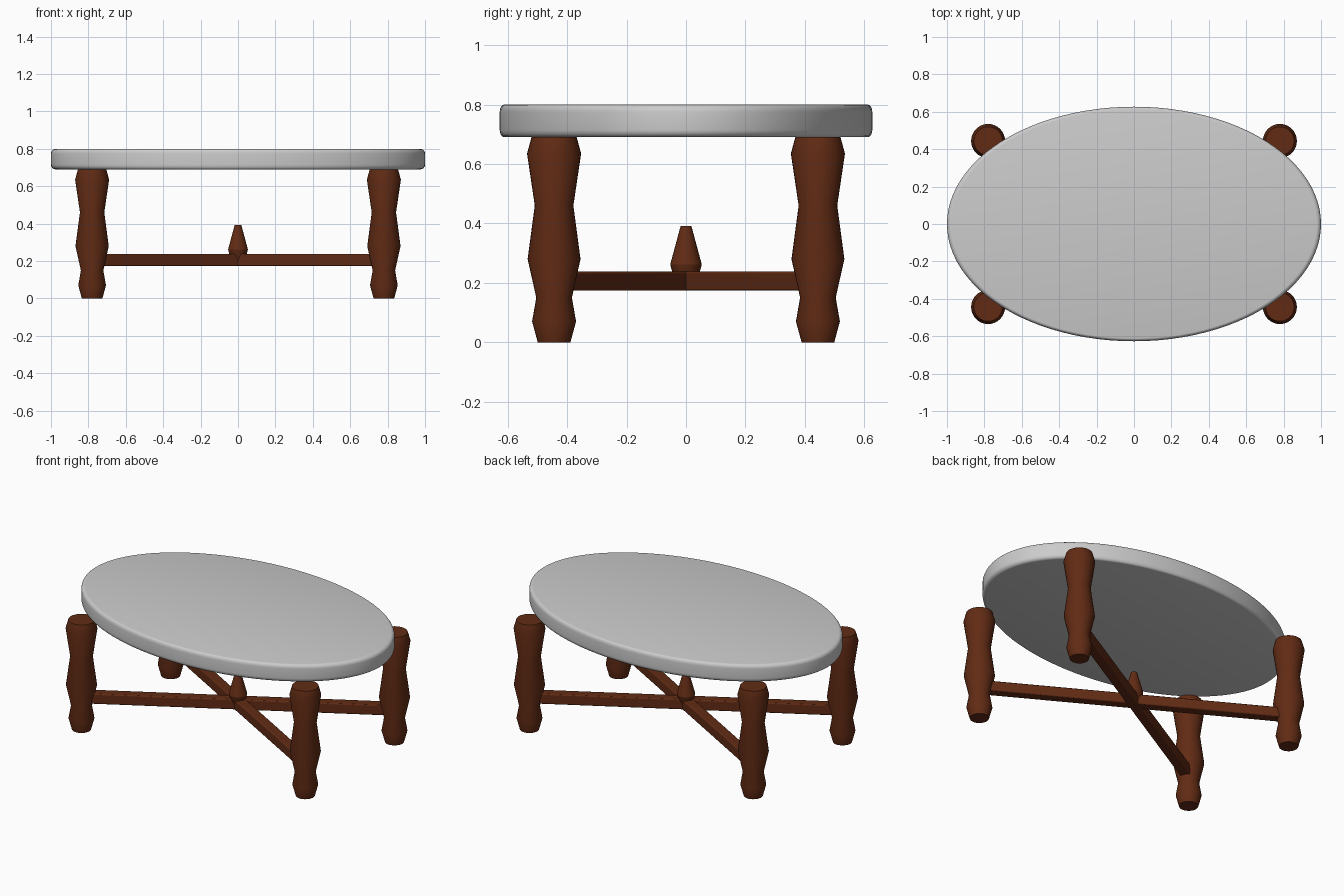
import bpy, bmesh, math

cube = bpy.data.objects.get("Cube")
if cube:
    bpy.data.objects.remove(cube, do_unlink=True)


def material(name, rgb):
    m = bpy.data.materials.new(name)
    m.use_nodes = True
    m.diffuse_color = (*rgb, 1)
    m.node_tree.nodes["Principled BSDF"].inputs["Base Color"].default_value = (*rgb, 1)
    return m


wood = material("dark_reddish_wood", (0.12, 0.024, 0.007))
stone = material("pale_grey", (0.6, 0.6, 0.6))


def smooth(obj, angle):
    bpy.ops.object.select_all(action="DESELECT")
    obj.select_set(True)
    bpy.context.view_layer.objects.active = obj
    bpy.ops.object.shade_smooth_by_angle(angle=math.radians(angle))


def turned(name, profile, mat, sides, location=(0, 0, 0), stretch=1, angle=35):
    """Spin a (radius, height) profile round z and cap both ends."""
    bm = bmesh.new()
    rings = []
    for r, z in profile:
        rings.append([bm.verts.new((r * math.cos(a), r * math.sin(a) * stretch, z))
                      for a in (2 * math.pi * i / sides for i in range(sides))])
    for low, high in zip(rings, rings[1:]):
        for i in range(sides):
            j = (i + 1) % sides
            bm.faces.new((low[i], low[j], high[j], high[i]))
    bm.faces.new(rings[0][::-1])
    bm.faces.new(rings[-1])
    mesh = bpy.data.meshes.new(name)
    bm.to_mesh(mesh)
    bm.free()
    mesh.materials.append(mat)
    obj = bpy.data.objects.new(name, mesh)
    obj.location = location
    bpy.context.collection.objects.link(obj)
    smooth(obj, angle)
    return obj


# Oval top with rounded rims
bottom, top, rim = 0.69, 0.8, 0.025
quarter = [math.pi / 2 * k / 5 for k in range(6)]
edge = [(1 - rim + rim * math.sin(a), bottom + rim - rim * math.cos(a)) for a in quarter]
edge += [(1 - rim + rim * math.cos(a), top - rim + rim * math.sin(a)) for a in quarter]
turned("table_top", edge, stone, 96, stretch=0.627)

# Four turned legs
leg_x, leg_y = 0.78, 0.444
leg_profile = [(0.055, 0), (0.074, 0.07), (0.06, 0.15), (0.089, 0.28),
               (0.065, 0.46), (0.091, 0.635), (0.076, 0.69)]
for side, sx in (("right", -1), ("left", 1)):
    for end, sy in (("front", -1), ("back", 1)):
        turned(f"{end}_{side}_leg", leg_profile, wood, 32, (sx * leg_x, sy * leg_y, 0))

# Crossed stretchers joining opposite legs
for name, sign in (("stretcher_rising", 1), ("stretcher_falling", -1)):
    bpy.ops.mesh.primitive_cube_add(size=1, location=(0, 0, 0.206))
    bar = bpy.context.object
    bar.name = name
    bar.scale = (2 * math.hypot(leg_x, leg_y), 0.062, 0.064)
    bpy.ops.object.transform_apply(location=False, rotation=False, scale=True)
    bar.rotation_euler.z = sign * math.atan2(leg_y, leg_x)
    bar.data.materials.append(wood)
    bevel = bar.modifiers.new("soft_edges", "BEVEL")
    bevel.width = 0.006
    bevel.segments = 2
    smooth(bar, 35)

# Finial over the crossing
turned("finial", [(0.03, 0.19), (0.046, 0.235), (0.053, 0.262), (0.018, 0.392)],
       wood, 24, angle=25)
